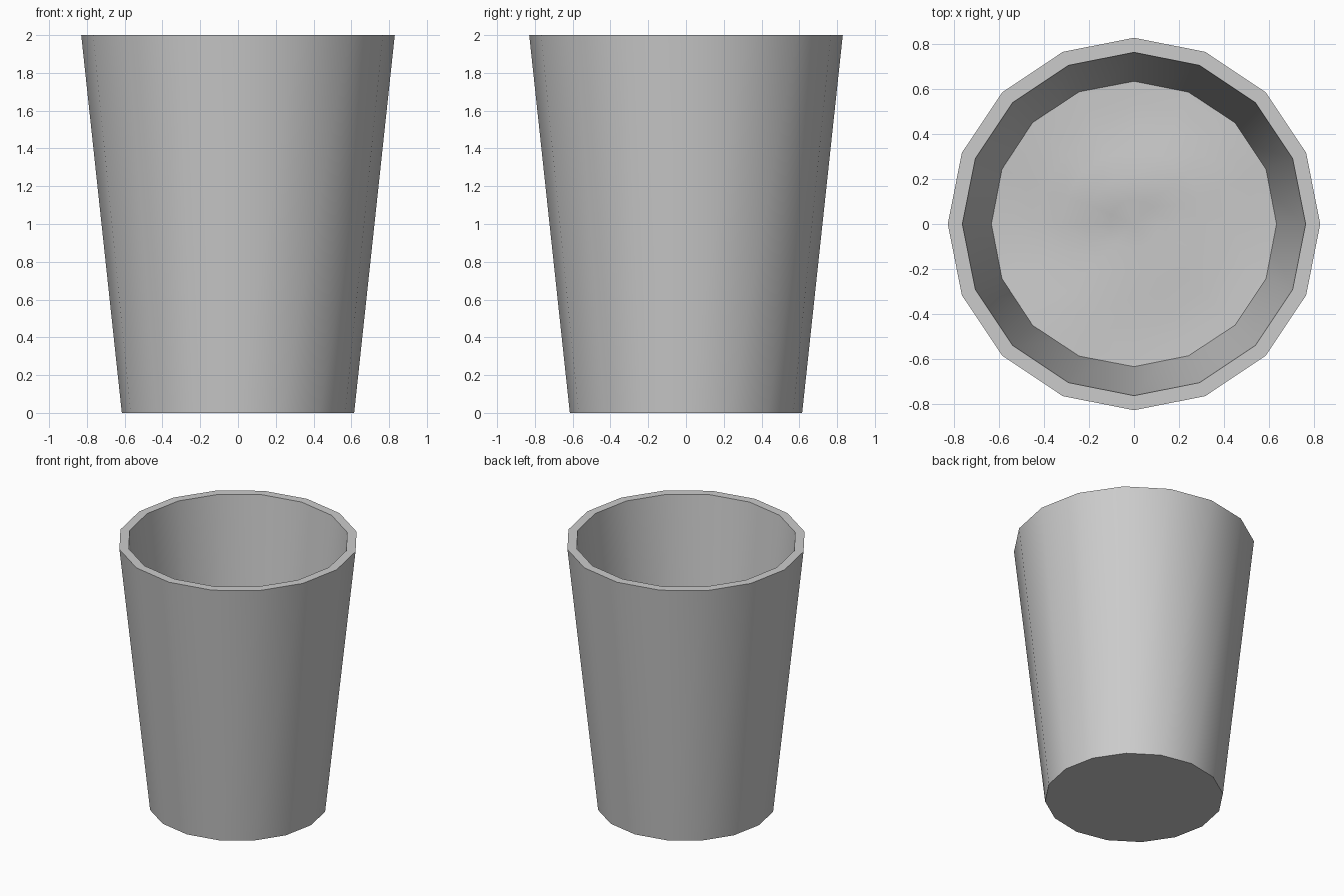
import bpy, bmesh, math

if "Cube" in bpy.data.objects:
    bpy.data.objects.remove(bpy.data.objects["Cube"])

SIDES = 16


def ring(bm, radius, height):
    """Ring of vertices; height is a function of x, y."""
    verts = []
    for i in range(SIDES):
        a = 2 * math.pi * i / SIDES
        x, y = radius * math.cos(a), radius * math.sin(a)
        verts.append(bm.verts.new((x, y, height(x, y))))
    return verts


def bridge(bm, a, b):
    for i in range(SIDES):
        j = (i + 1) % SIDES
        bm.faces.new((a[i], a[j], b[j], b[i]))


def finish(bm, name, angle=40):
    mesh = bpy.data.meshes.new(name)
    bm.to_mesh(mesh)
    bm.free()
    obj = bpy.data.objects.new(name, mesh)
    bpy.context.collection.objects.link(obj)
    bpy.ops.object.select_all(action='DESELECT')
    obj.select_set(True)
    bpy.context.view_layer.objects.active = obj
    bpy.ops.object.shade_smooth_by_angle(angle=math.radians(angle))
    return obj


# Tapered cup: outside wall, flat rim, inside wall
bm = bmesh.new()
profile = [(0.615, 0), (0.83, 2), (0.765, 2), (0.557, 0.065)]
rings = [ring(bm, r, lambda x, y, z=z: z) for r, z in profile]
for lower, upper in zip(rings, rings[1:]):
    bridge(bm, lower, upper)
# Underside and inner floor
bm.faces.new(list(reversed(rings[0])))
bm.faces.new(rings[-1])
finish(bm, "cup")


# Gently uneven surface of the contents, meeting the inner wall
def surface(x, y):
    step = math.tanh((y - 0.3 * x - 0.08) / 0.12)
    fade = math.exp(-((x + 0.05) ** 2 + (y - 0.08) ** 2) / 0.12)
    return 0.81 + 0.03 * step * fade + 0.02 * math.sin(5 * x + 1) * math.cos(6 * y)


bm = bmesh.new()
rings = [ring(bm, 0.65 * k / 6, surface) for k in range(6, 0, -1)]
for outer, inner in zip(rings, rings[1:]):
    bridge(bm, outer, inner)
centre = bm.verts.new((0, 0, surface(0, 0)))
for i in range(SIDES):
    bm.faces.new((rings[-1][i], rings[-1][(i + 1) % SIDES], centre))
finish(bm, "contents_surface")
